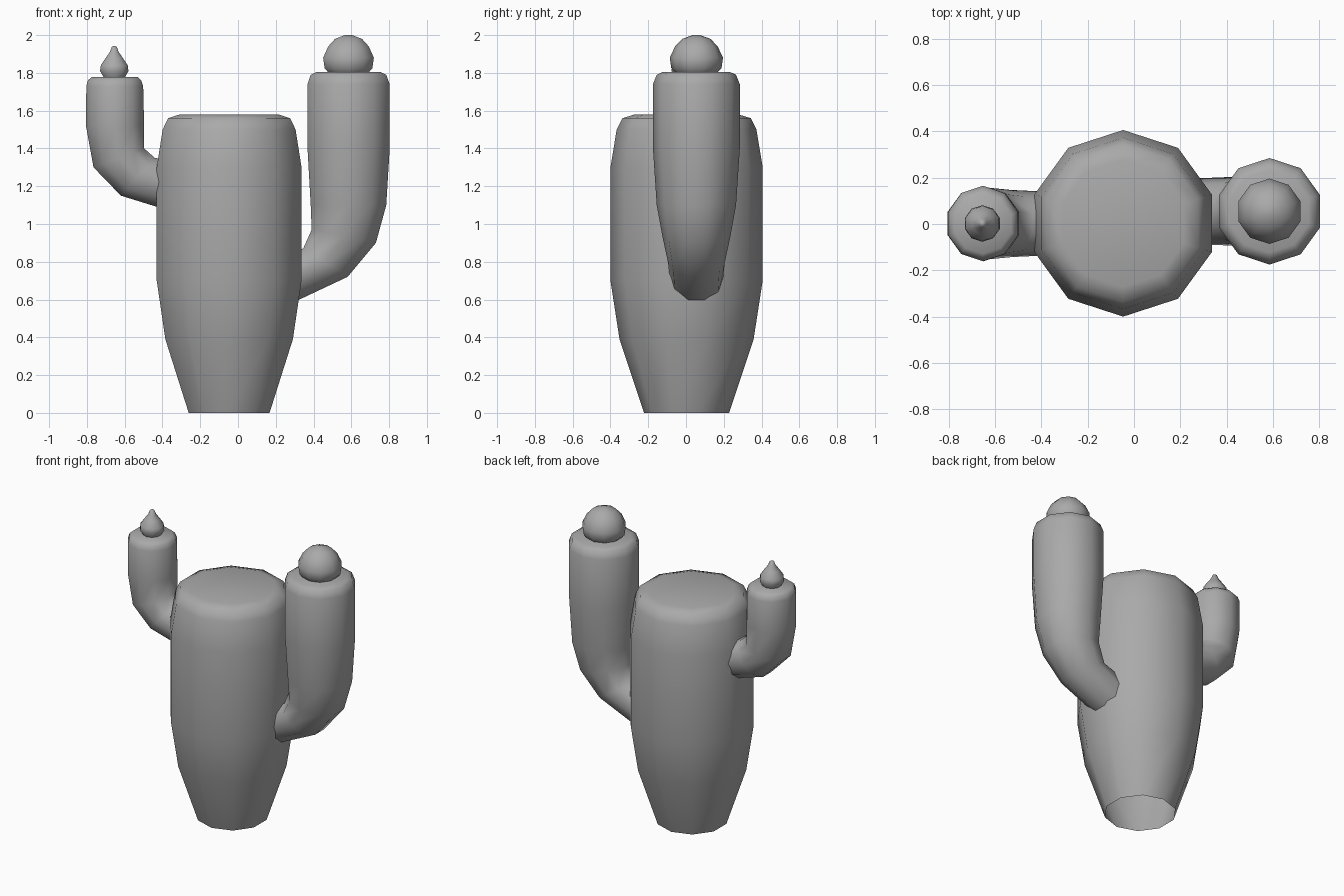
import bpy, bmesh
from math import cos, sin, pi
from mathutils import Vector

cube = bpy.data.objects.get("Cube")
if cube:
    bpy.data.objects.remove(cube, do_unlink=True)

SIDES = 10
FLAT = cos(pi / SIDES)  # flat-to-corner ratio of the ring

grey = bpy.data.materials.new("plain_grey")
grey.use_nodes = True
COLOUR = (0.4, 0.4, 0.4, 1)
grey.diffuse_color = COLOUR
grey.node_tree.nodes["Principled BSDF"].inputs["Base Color"].default_value = COLOUR


def loft(name, rings, smooth=True):
    """Skin rings of (centre, x-z half axis, y radius), capping the last one."""
    bm = bmesh.new()
    loops = []
    for centre, axis, ry in rings:
        angles = [pi / 2 + 2 * pi * i / SIDES for i in range(SIDES)]
        loops.append([bm.verts.new(centre + axis * cos(a) + Vector((0, ry * sin(a), 0)))
                      for a in angles])
    for low, high in zip(loops, loops[1:]):
        for i in range(SIDES):
            j = (i + 1) % SIDES
            bm.faces.new((low[i], low[j], high[j], high[i]))
    bm.faces.new(loops[-1])
    bmesh.ops.recalc_face_normals(bm, faces=bm.faces)
    for face in bm.faces:
        face.smooth = smooth
    mesh = bpy.data.meshes.new(name)
    bm.to_mesh(mesh)
    bm.free()
    mesh.materials.append(grey)
    obj = bpy.data.objects.new(name, mesh)
    bpy.context.collection.objects.link(obj)
    return obj


def turned(name, x, y, profile, smooth=True):
    """Upright part from (radius, height) pairs."""
    return loft(name, [(Vector((x, y, z)), Vector((r, 0, 0)), r) for r, z in profile], smooth)


def arm(name, y, sections):
    """Bent arm from (left x, z, right x, z, y radius) sections."""
    rings = []
    for x0, z0, x1, z1, ry in sections:
        a, b = Vector((x0, y, z0)), Vector((x1, y, z1))
        rings.append(((a + b) / 2, (b - a) / 2 / FLAT, ry))
    return loft(name, rings)


# Trunk, open underneath
turned("trunk", -0.047, 0.003, [
    (0.225, 0), (0.355, 0.39), (0.403, 0.7), (0.403, 1.3),
    (0.37, 1.5), (0.34, 1.56), (0.275, 1.58)])

# Large arm on the left side with its round flower
arm("left_arm", 0.055, [
    (0.20, 0.83, 0.24, 0.56, 0.14),
    (0.345, 0.87, 0.58, 0.72, 0.15),
    (0.39, 0.97, 0.73, 0.90, 0.18),
    (0.385, 1.10, 0.785, 1.10, 0.21),
    (0.368, 1.40, 0.803, 1.40, 0.23),
    (0.368, 1.74, 0.803, 1.74, 0.23),
    (0.385, 1.79, 0.785, 1.79, 0.21),
    (0.415, 1.805, 0.755, 1.805, 0.178)])
turned("round_flower", 0.585, 0.055, [
    (0.11, 1.80), (0.133, 1.825), (0.141, 1.88), (0.113, 1.94),
    (0.075, 1.98), (0.02, 2.0)])

# Small arm on the right side with its pointed bud
arm("right_arm", 0.002, [
    (-0.33, 1.06, -0.31, 1.33, 0.135),
    (-0.62, 1.15, -0.44, 1.35, 0.145),
    (-0.765, 1.30, -0.497, 1.40, 0.155),
    (-0.805, 1.52, -0.497, 1.52, 0.163),
    (-0.803, 1.73, -0.502, 1.73, 0.163),
    (-0.795, 1.76, -0.512, 1.76, 0.15),
    (-0.775, 1.777, -0.53, 1.777, 0.13)])
turned("pointed_bud", -0.655, 0.002, [
    (0.055, 1.77), (0.079, 1.81), (0.075, 1.84), (0.047, 1.88),
    (0.025, 1.91), (0.014, 1.937), (0.006, 1.942)])
